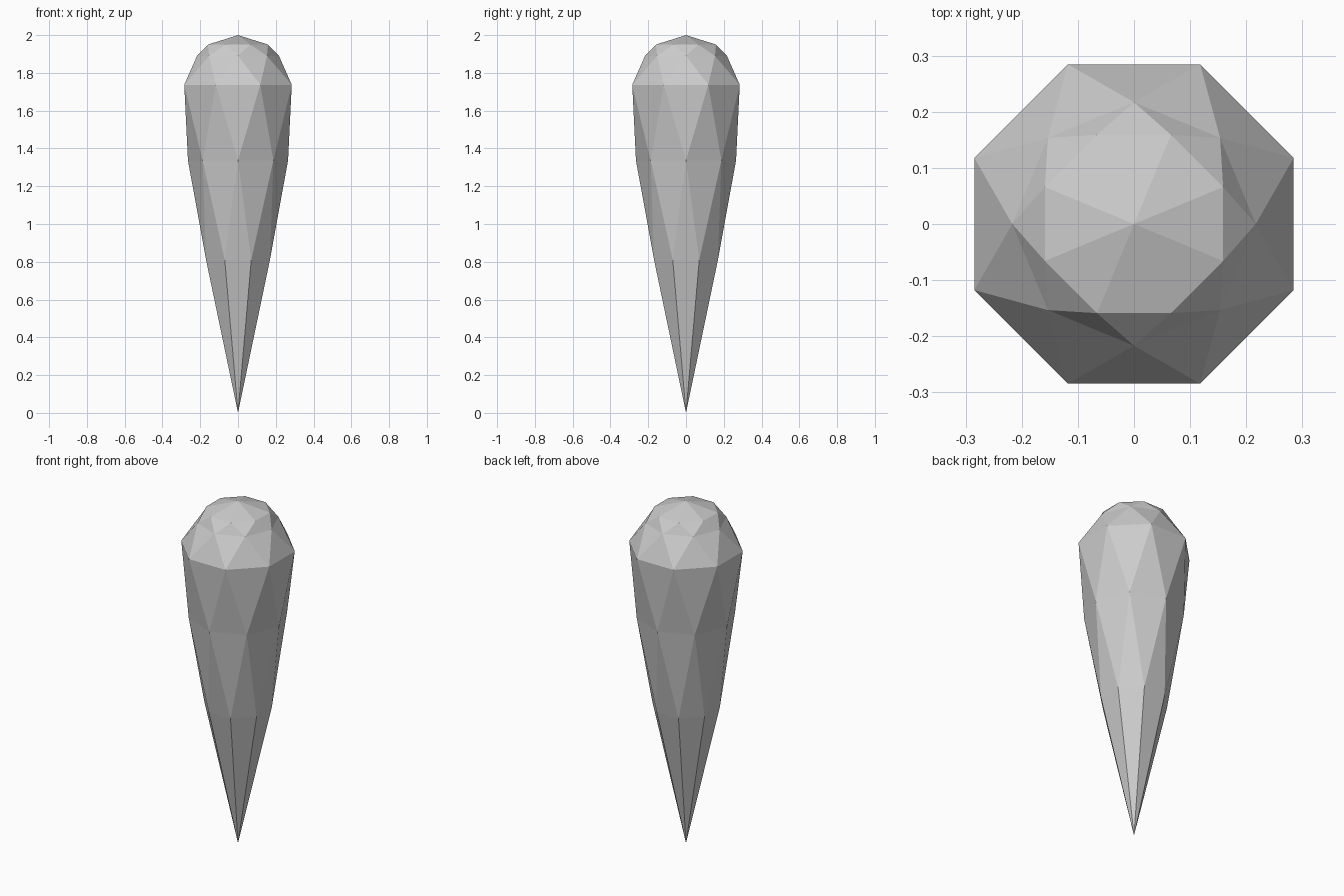
import bpy, bmesh, math

if "Cube" in bpy.data.objects:
    bpy.data.objects.remove(bpy.data.objects["Cube"])

# Facet rings from top to bottom: (radius, height, twist in half steps)
RINGS = [(0.172, 1.95, 1), (0.217, 1.89, 0), (0.308, 1.737, 1),
         (0.265, 1.337, 0), (0.183, 0.81, 1)]
SIDES = 8

bm = bmesh.new()


def ring(radius, z, twist):
    step = 2 * math.pi / SIDES
    return [bm.verts.new((radius * math.cos((i + twist / 2) * step),
                          radius * math.sin((i + twist / 2) * step), z))
            for i in range(SIDES)]


def fan(loop, tip):
    for i in range(SIDES):
        bm.faces.new((loop[i], loop[(i + 1) % SIDES], tip))


loops = [ring(*r) for r in RINGS]

# Crown and bottom point
fan(loops[0], bm.verts.new((0, 0, 2)))
fan(loops[-1], bm.verts.new((0, 0, 0)))

# Bands of alternating triangles between staggered rings
for (a, b, r) in zip(loops, loops[1:], RINGS):
    if r[2] == 0:
        a, b = b, a  # a is always the twisted ring
    for i in range(SIDES):
        j = (i + 1) % SIDES
        bm.faces.new((b[i], b[j], a[i]))
        bm.faces.new((a[i], b[j], a[j]))

bmesh.ops.recalc_face_normals(bm, faces=bm.faces)
mesh = bpy.data.meshes.new("crystal_shard")
bm.to_mesh(mesh)
bm.free()
bpy.context.collection.objects.link(bpy.data.objects.new("crystal_shard", mesh))
